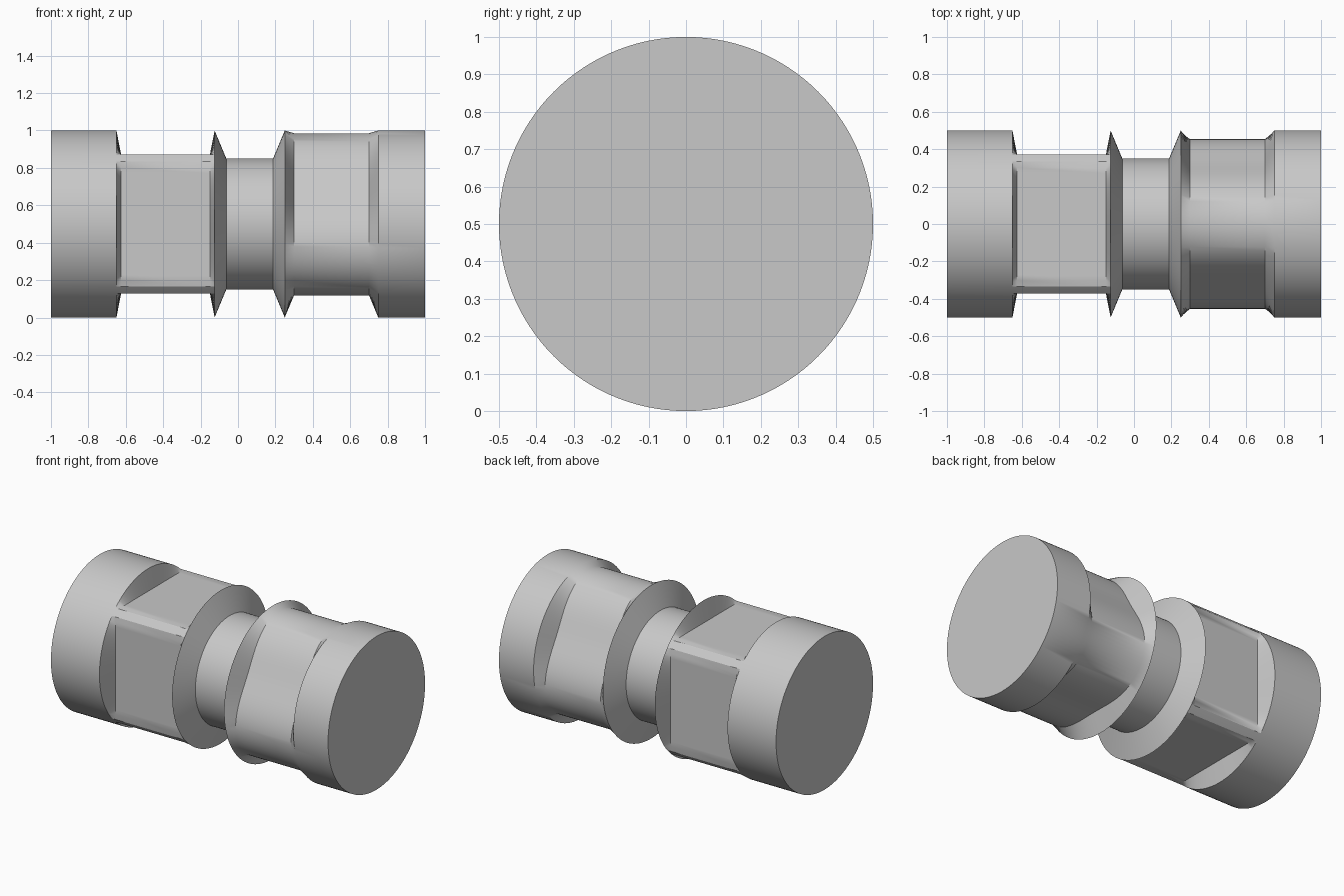
import bpy
import bmesh
from math import cos, sin, pi, radians

cube = bpy.data.objects.get("Cube")
if cube:
    bpy.data.objects.remove(cube, do_unlink=True)

SEGMENTS = 120
RADIUS = 0.5

grey = bpy.data.materials.new("plain grey")
grey.use_nodes = True
colour = (0.58, 0.58, 0.58, 1)
grey.diffuse_color = colour
grey.node_tree.nodes["Principled BSDF"].inputs["Base Color"].default_value = colour


# Cross-sections: radius at an angle measured from +y towards +z
def full_round(angle):
    return RADIUS


def neck_round(angle):
    return 0.35


def four_flats(angle):
    quarter = pi / 2
    from_flat = (angle + quarter / 2) % quarter - quarter / 2
    return min(RADIUS, 0.3725 / cos(from_flat))


def three_lobes(angle):
    return 0.4325 + 0.0525 * cos(3 * (angle - pi / 2))


# Stations along the shaft: position and cross-section
stations = [
    (-1, full_round), (-0.65, full_round),           # right end
    (-0.625, four_flats), (-0.15, four_flats),       # squared grip
    (-0.125, full_round),                            # collar crest
    (-0.0625, neck_round), (0.1875, neck_round),     # neck
    (0.25, full_round),                              # second crest
    (0.3, three_lobes), (0.7, three_lobes),          # lobed section
    (0.75, full_round), (1, full_round),             # left end
]

bm = bmesh.new()
rings = []
for x, section in stations:
    ring = []
    for i in range(SEGMENTS):
        a = 2 * pi * i / SEGMENTS
        r = section(a)
        ring.append(bm.verts.new((x, r * cos(a), RADIUS + r * sin(a))))
    rings.append(ring)

# Skin between neighbouring rings, then flat end caps
for near, far in zip(rings, rings[1:]):
    for i in range(SEGMENTS):
        j = (i + 1) % SEGMENTS
        bm.faces.new((near[i], near[j], far[j], far[i]))
bm.faces.new(rings[0])
bm.faces.new(rings[-1])
bmesh.ops.recalc_face_normals(bm, faces=bm.faces[:])

mesh = bpy.data.meshes.new("shaft")
bm.to_mesh(mesh)
bm.free()
mesh.materials.append(grey)
shaft = bpy.data.objects.new("shaft", mesh)
bpy.context.collection.objects.link(shaft)

bpy.ops.object.select_all(action="DESELECT")
shaft.select_set(True)
bpy.context.view_layer.objects.active = shaft
bpy.ops.object.shade_smooth_by_angle(angle=radians(30))
